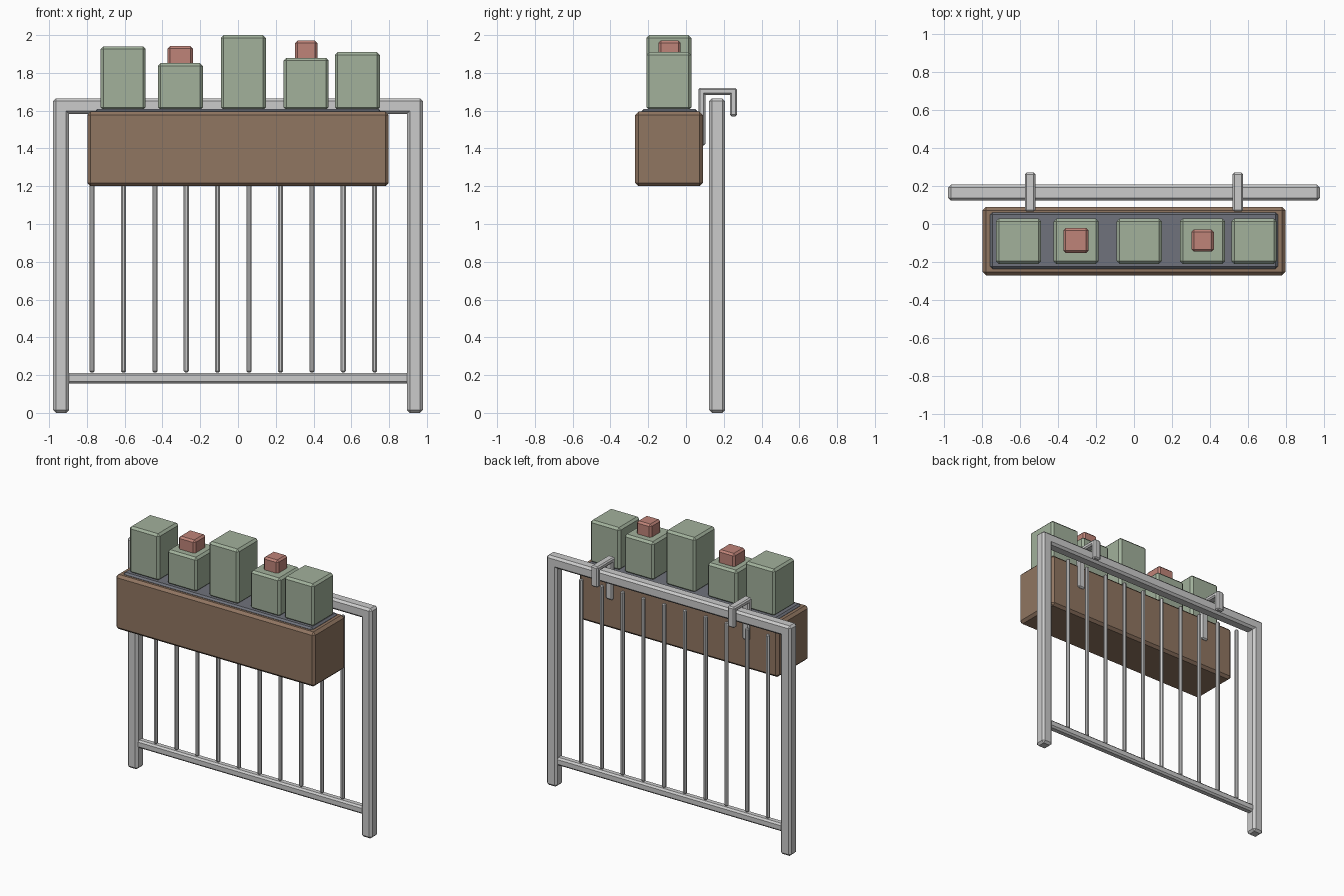
import bpy

if "Cube" in bpy.data.objects:
    bpy.data.objects.remove(bpy.data.objects["Cube"])


def material(name, rgb):
    m = bpy.data.materials.new(name)
    m.diffuse_color = (*rgb, 1)
    m.use_nodes = True
    m.node_tree.nodes["Principled BSDF"].inputs["Base Color"].default_value = m.diffuse_color
    return m


WOOD = material("wood", (0.28, 0.18, 0.12))
SOIL = material("soil", (0.16, 0.17, 0.20))
LEAF = material("leaf", (0.36, 0.44, 0.33))
BLOOM = material("bloom", (0.52, 0.23, 0.19))


def box(name, x, y, z, bevel=0.015, mat=None):
    """Chamfered box from (min, max) ranges on each axis."""
    bpy.ops.mesh.primitive_cube_add(
        size=1, location=[(a + b) / 2 for a, b in (x, y, z)])
    ob = bpy.context.object
    ob.name = name
    ob.scale = [b - a for a, b in (x, y, z)]
    bpy.ops.object.transform_apply(location=False, rotation=False, scale=True)
    mod = ob.modifiers.new("chamfer", 'BEVEL')
    mod.width = bevel
    mod.segments = 1
    if mat:
        ob.data.materials.append(mat)
    return ob


def span(c, w):
    return (c - w / 2, c + w / 2)


# Railing frame
RAIL_Y = 0.165
for side, s in (("left", -1), ("right", 1)):
    box(f"{side}_post", span(s * 0.937, 0.084), span(RAIL_Y, 0.084), (0, 1.665))
box("top_rail", (-0.979, 0.979), span(RAIL_Y, 0.084), (1.583, 1.665))
box("bottom_rail", (-0.91, 0.91), span(RAIL_Y, 0.056), (0.155, 0.212), 0.012)

# Balusters
for i in range(10):
    box(f"baluster_{i + 1}", span(-0.773 + i * 0.1663, 0.027),
        span(RAIL_Y, 0.027), (0.213, 1.545), 0.008)

# Planter and soil
PLANT_Y = -0.091
box("planter_box", (-0.798, 0.798), (-0.27, 0.089), (1.20, 1.595), 0.018, WOOD)
box("soil", (-0.758, 0.758), (-0.236, 0.061), (1.55, 1.609), 0.012, SOIL)

# Hooks over the rail
for side, s in (("left", -1), ("right", 1)):
    hx = span(s * 0.547, 0.056)
    box(f"{side}_hook_top", hx, (0.065, 0.27), (1.684, 1.72), 0.009)
    box(f"{side}_hook_front", hx, (0.065, 0.102), (1.415, 1.72), 0.009)
    box(f"{side}_hook_back", hx, (0.233, 0.27), (1.57, 1.72), 0.009)

# Plants: x centre, top height
for i, (x, top) in enumerate([(-0.608, 1.941), (-0.305, 1.852), (0.028, 2.0),
                              (0.361, 1.88), (0.632, 1.91)]):
    box(f"plant_{i + 1}", span(x, 0.238), span(PLANT_Y, 0.238),
        (1.603, top), 0.015, LEAF)

# Flowers: x centre, width, top height
for i, (x, w, top) in enumerate([(-0.306, 0.133, 1.942), (0.361, 0.118, 1.971)]):
    box(f"flower_{i + 1}", span(x, w), span(PLANT_Y + 0.004, w),
        (top - w, top), 0.013, BLOOM)
